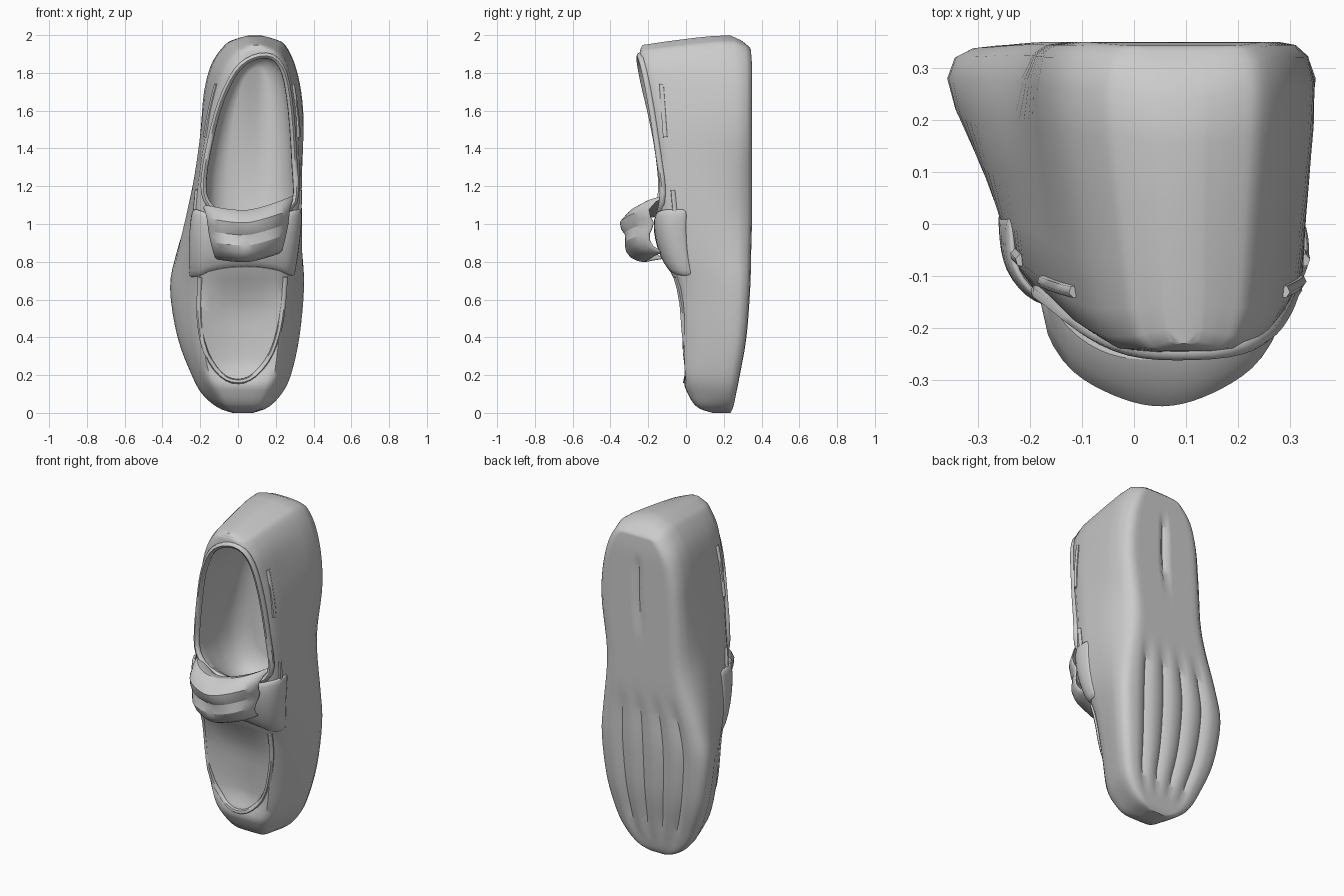
import bpy, bmesh, math
from mathutils import Vector
from mathutils.bvhtree import BVHTree

if "Cube" in bpy.data.objects:
    bpy.data.objects.remove(bpy.data.objects["Cube"])


def finish(name, bm, angle=50):
    bmesh.ops.recalc_face_normals(bm, faces=bm.faces)
    me = bpy.data.meshes.new(name)
    bm.to_mesh(me)
    ob = bpy.data.objects.new(name, me)
    bpy.context.collection.objects.link(ob)
    return smooth(ob, angle)


def smooth(ob, angle=50):
    bpy.ops.object.select_all(action='DESELECT')
    ob.select_set(True)
    bpy.context.view_layer.objects.active = ob
    bpy.ops.object.shade_smooth_by_angle(angle=math.radians(angle))
    return ob


def loft(rows, closed=True):
    bm = bmesh.new()
    vs = [[bm.verts.new(p) for p in r] for r in rows]
    n = len(rows[0])
    for a, b in zip(vs, vs[1:]):
        for i in range(n if closed else n - 1):
            j = (i + 1) % n
            bm.faces.new((a[i], a[j], b[j], b[i]))
    if closed:
        bm.faces.new(vs[0])
        bm.faces.new(vs[-1])
        bmesh.ops.triangulate(bm, faces=[f for f in bm.faces if len(f.verts) > 4])
    return bm


def spline(pts, steps, cyclic=False):
    n, out = len(pts), []
    get = (lambda i: Vector(pts[i % n])) if cyclic else (lambda i: Vector(pts[max(0, min(n - 1, i))]))
    for i in range(n if cyclic else n - 1):
        a, b, c, d = (get(i + k) for k in (-1, 0, 1, 2))
        for s in range(steps):
            t = s / steps
            out.append(b + (c - a) * t / 2 + (a * 2 - b * 5 + c * 4 - d) * t * t / 2
                       + (b * 3 - a - c * 3 + d) * t ** 3 / 2)
    if not cyclic:
        out.append(get(n - 1))
    return out


def tube(name, pts, r, cyclic=False):
    pts = [Vector(p) for p in pts]
    cu = bpy.data.curves.new(name, 'CURVE')
    cu.dimensions = '3D'
    cu.bevel_depth, cu.bevel_resolution, cu.use_fill_caps = r, 1, True
    sp = cu.splines.new('POLY')
    sp.points.add(len(pts) - 1)
    for q, p in zip(sp.points, pts):
        q.co = (*p, 1)
    sp.use_cyclic_u = cyclic
    ob = bpy.data.objects.new(name, cu)
    bpy.context.collection.objects.link(ob)
    bpy.ops.object.select_all(action='DESELECT')
    ob.select_set(True)
    bpy.context.view_layer.objects.active = ob
    bpy.ops.object.convert(target='MESH')
    return smooth(bpy.context.object, 60)


# Body stations: z, sole left/right, front y, sole y, top left/right
stations = [
    (0.00, -.03, .08, .14, .235, -.02, .07),
    (0.03, -.11, .16, .06, .25, -.07, .13),
    (0.10, -.19, .23, .01, .265, -.12, .17),
    (0.20, -.245, .28, -.02, .285, -.17, .21),
    (0.40, -.32, .325, -.03, .32, -.21, .24),
    (0.66, -.36, .35, -.06, .34, -.22, .27),
    (0.85, -.33, .345, -.12, .345, -.23, .3),
    (1.05, -.28, .34, -.15, .35, -.22, .32),
    (1.25, -.235, .34, -.155, .35, -.205, .325),
    (1.50, -.2, .35, -.19, .35, -.165, .315),
    (1.70, -.18, .335, -.225, .35, -.12, .29),
    (1.85, -.14, .3, -.245, .35, -.075, .265),
    (1.95, -.07, .25, -.245, .345, -.02, .22),
    (1.98, -.02, .2, -.24, .34, .02, .18),
    (2.00, .05, .13, -.23, .32, .06, .13)]
SIDE = [(.87, 0.01), (.96, .05), (1, .15), (1, .3), (1, .5), (1, .7), (1, .86), (.9, .95), (.72, .99), (.4, 1)]


def section(s):
    z, xl, xr, yf, yb, tl, tr = s
    waist = 1 - .13 * math.exp(-((z - 1.15) / .25) ** 2)
    heel = max(0, min(1, (z - 1.6) / .38))
    fore = max(0, min(1, (z - .08) / .15, (1.0 - z) / .15))
    back = max(0, min(1, (z - 1.35) / .1, (1.85 - z) / .1))
    dish = .05 * max(0, min(1, (z - .15) / .1, (.75 - z) / .2))

    def pt(sign, u, v, dip=0):
        k = max(0, min(1, (v - .2) / .7)) ** 1.1
        bot, top = (xr, tr) if sign > 0 else (xl, tl)
        mid = (xl + xr) / 2
        edge = mid + (bot - mid) * (waist + (1 - waist) * min(1, v / .3))
        x = edge + (top - edge) * k
        c = mid + ((tl + tr) / 2 - mid) * k
        # heel slopes toward the front and rounds over at the sole
        drop = heel * (.07 * max(0, v - .2) ** 1.3 + .05 * max(0, 1 - v / .2) ** 2)
        return (c + (x - c) * u, yb + (yf - yb) * v + dip, z - drop)

    dips = {.4: dish, .72: dish * .55}
    right = [pt(1, u, v, dips.get(u, 0)) for u, v in SIDE]
    left = [pt(-1, u, v, dips.get(u, 0)) for u, v in reversed(SIDE)]
    # grooved tread: four strokes in the forefoot, one under the heel
    sole = []
    for i in range(-8, 9):
        groove = .02 * (fore if i in (-6, -2, 2, 6) else back if i == 0 else 0)
        sole.append(pt(1 if i >= 0 else -1, abs(i) * .095, 0, -groove))
    return right + [pt(1, 0, 1, dish * 1.2)] + left + sole


body = finish("shoe_body", loft([section(s) for s in spline(stations, 4)]))
probe = bmesh.new()
probe.from_mesh(body.data)
tree = BVHTree.FromBMesh(probe)


def on_front(x, z, lift=0):
    hit = tree.ray_cast(Vector((x, -2, z)), Vector((0, 1, 0)))[0]
    return Vector((x, (hit.y if hit else -.1) - lift, z))


def on_side(sign, y, z):
    hit = tree.ray_cast(Vector((sign * 2, y, z)), Vector((-sign, 0, 0)))[0]
    return hit if hit else Vector((sign * .3, y, z))


def snap(p, lift):
    hit, normal = tree.find_nearest(Vector(p))[:2]
    return hit + normal * lift


# Foot opening: a bowl cut into the body, reaching a little under the vamp
rim2 = [(.05, 1.02), (-.09, 1.05), (-.17, 1.13), (-.18, 1.25), (-.145, 1.45), (-.09, 1.65),
        (-.01, 1.81), (.08, 1.88), (.18, 1.885), (.245, 1.8), (.28, 1.6), (.3, 1.3), (.3, 1.12), (.2, 1.04)]
rim = [(p.x, p.y) for p in spline(rim2, 3, True)]


def ring(y, sx, sz, reach):
    return [(.07 + (x - .07) * sx, y, 1.45 + (z - 1.45) * sz - reach * max(0, min(1, (1.25 - z) / .2)))
            for x, z in rim]


cutter = finish("opening_cutter", loft([ring(-.5, 1, 1, 0), ring(-.11, 1, 1, 0), ring(-.06, 1, 1, .04),
                                        ring(.05, .98, 1.02, .1), ring(.14, .9, 1, .12),
                                        ring(.2, .75, .94, .1), ring(.225, .5, .85, .06)]))
mod = body.modifiers.new("opening", 'BOOLEAN')
mod.operation, mod.object, mod.solver = 'DIFFERENCE', cutter, 'EXACT'
bpy.context.view_layer.objects.active = body
bpy.ops.object.modifier_apply(modifier="opening")
bpy.data.objects.remove(cutter)
smooth(body)

# Rolled collar and raised toe seam
edge = [on_front(x, z) for x, z in rim]
for _ in range(3):
    ys = [p.y for p in edge]
    for i, p in enumerate(edge):
        p.y = (ys[i - 1] + ys[i] + ys[(i + 1) % len(ys)]) / 3
tube("collar", edge, .017, True)
toe = [(-.2, .72), (-.205, .5), (-.17, .32), (-.09, .2), (0, .165), (.09, .2), (.18, .32), (.23, .5), (.25, .72)]
tube("toe_seam", [on_front(p.x, p.y, -.003) for p in spline(toe, 3)], .014)

# Side laces
for sign, side in ((-1, "left"), (1, "right")):
    for i, (ya, za, yb, zb) in enumerate([(-.13, 1.74, -.11, 1.46), (-.07, 1.18, -.04, .86)]):
        pts = [on_side(sign, ya + (yb - ya) * t / 5, za + (zb - za) * t / 5) for t in range(6)]
        tube(f"{side}_lace_{i + 1}", pts, .013)


def sheet(name, rows, thick):
    ob = finish(name, loft(rows, False), 60)
    m = ob.modifiers.new("thickness", 'SOLIDIFY')
    m.thickness, m.offset = thick, 0
    m = ob.modifiers.new("rounding", 'SUBSURF')
    m.levels = m.render_levels = 1
    return ob


# Saddle strap hugging the instep
arch = spline([(-.29, .0), (-.27, -.06), (-.225, -.13), (-.14, -.18), (.05, -.2),
               (.2, -.18), (.29, -.14), (.335, -.07), (.345, 0)], 2)
rows = []
for z, dy, lift in [(.71, .1, 0), (.78, .05, .015), (.92, 0, .022), (1.02, .01, .02), (1.08, .03, .01)]:
    row = []
    for i, p in enumerate(arch):
        mid = max(0, 1 - ((p.x - .04) / .26) ** 2)
        side = abs(i / 8 - 1)
        zz = z + mid * (.06 if z < .9 else -.05 * (z - .9) / .18)
        row.append(snap((p.x, p.y + dy * (1 - .8 * side), zz), lift * (1 - side ** 4) - .006 * side ** 4))
    rows.append(row)
sheet("saddle_strap", rows, .018)

# Folded bow band standing out from the strap
rows = []
for dy, z, w in [(.17, 1.03, 1.15), (.08, 1.09, 1.08), (-.03, 1.0, .95), (.045, .94, .93), (.005, .89, .88),
                 (.05, .82, .8), (.14, .8, .75)]:
    row = []
    for i in range(13):
        t = i / 6 - 1
        x = .055 + .23 * t * w
        row.append((x, -.34 + dy + 1.9 * (x - .05) ** 2 + .05 * t ** 8 + .01 * math.sin(5 * t + 30 * z),
                    z + .18 * max(0, x - .05) + .6 * (x - .05) ** 2))
    rows.append(row)
sheet("bow_band", rows, .02)
